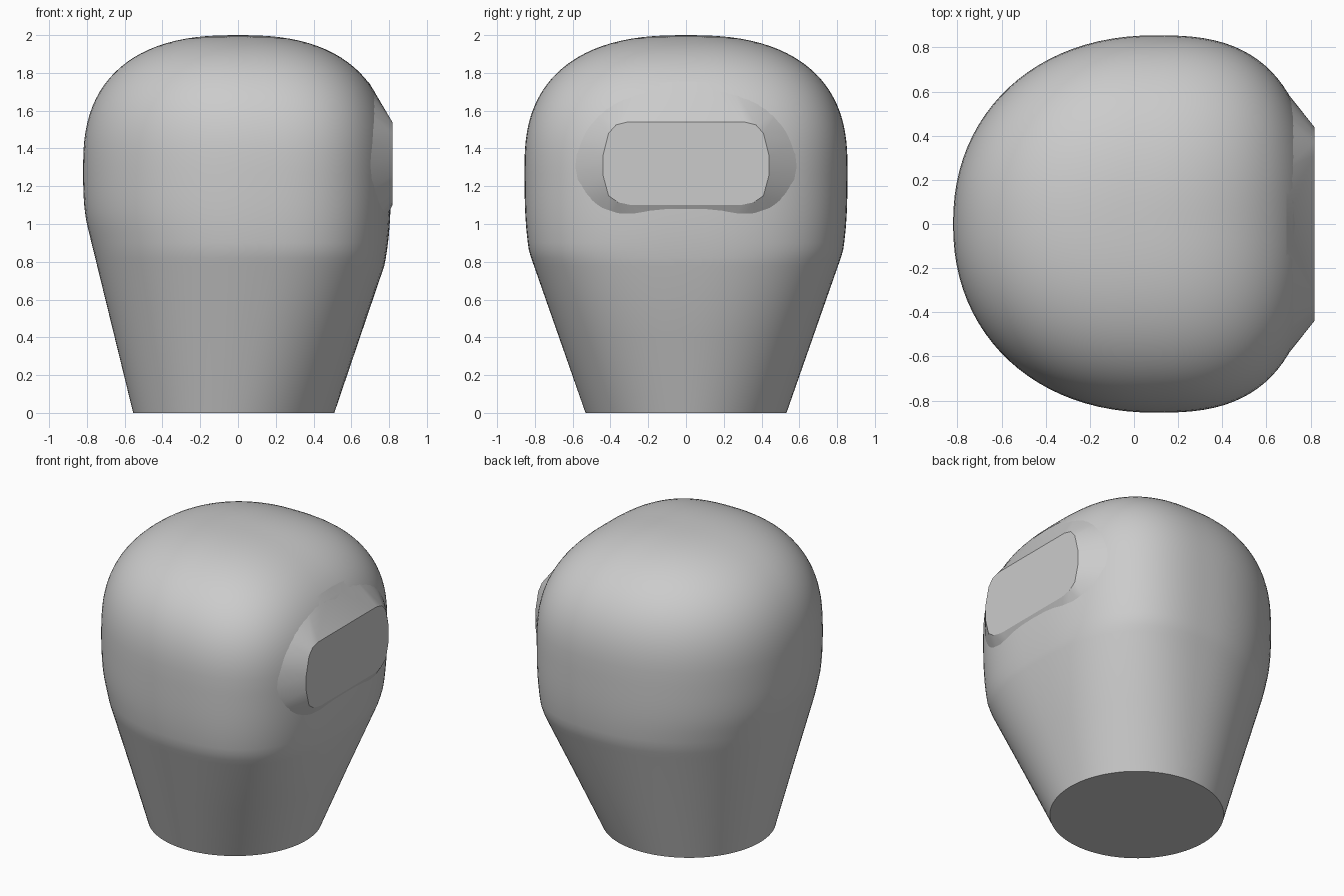
import bpy
import bmesh
from math import sin, cos, pi, copysign

cube = bpy.data.objects.get("Cube")
if cube:
    bpy.data.objects.remove(cube, do_unlink=True)

grey = bpy.data.materials.new("plain grey")
grey.use_nodes = True
grey.diffuse_color = (0.6, 0.6, 0.6, 1)
grey.node_tree.nodes["Principled BSDF"].inputs["Base Color"].default_value = (0.6, 0.6, 0.6, 1)

MID, TOP, SEGMENTS = 1.3, 2.0, 96


def spow(v, p):
    """Signed power, for superellipse points."""
    return copysign(abs(v) ** (2 / p), v)


def reach(z, base, crease_z, crease, widest):
    """Half width at height z: straight taper, soft shoulder, rounded crown."""
    if z <= crease_z:
        return base + (crease - base) * z / crease_z
    if z <= MID:
        return widest - (widest - crease) * ((MID - z) / (MID - crease_z)) ** 3
    return widest * max(0, 1 - ((z - MID) / (TOP - MID)) ** 2.5) ** 0.4


def ring(z):
    """Plan outline at height z, round at the foot and boxier at the head."""
    left = reach(z, 0.555, 1.0, 0.80, 0.82)
    right = reach(z, 0.51, 0.78, 0.775, 0.81)
    wide = reach(z, 0.532, 0.85, 0.83, 0.855)
    grow = min(1, z / 0.85)
    crown = max(0, (z - MID) / (TOP - MID))
    cx = (-0.022 + 0.122 * grow) * (1 - crown ** 2)
    points = []
    for i in range(SEGMENTS):
        a = 2 * pi * i / SEGMENTS
        p = 2 + grow * (0.7 if cos(a) > 0 else 0.15)
        span = right - cx if cos(a) > 0 else left + cx
        points.append((cx + span * spow(cos(a), p), wide * spow(sin(a), p), z))
    return points


def finish(bm, name, angle):
    bmesh.ops.recalc_face_normals(bm, faces=bm.faces)
    mesh = bpy.data.meshes.new(name)
    bm.to_mesh(mesh)
    bm.free()
    mesh.materials.append(grey)
    obj = bpy.data.objects.new(name, mesh)
    bpy.context.collection.objects.link(obj)
    bpy.ops.object.select_all(action="DESELECT")
    obj.select_set(True)
    bpy.context.view_layer.objects.active = obj
    bpy.ops.object.shade_smooth_by_angle(angle=angle)
    return obj


# Body: stacked rings from the round foot to the domed crown
heights = [0, 0.4] + [0.78 + 0.04 * i for i in range(13)]
heights += [MID + (TOP - MID) * sin(pi / 2 * i / 24) ** 0.8 for i in range(24)]
bm = bmesh.new()
rings = [[bm.verts.new(p) for p in ring(z)] for z in heights]
for low, high in zip(rings, rings[1:]):
    for i in range(SEGMENTS):
        j = (i + 1) % SEGMENTS
        bm.faces.new((low[i], low[j], high[j], high[i]))
bm.faces.new(rings[0])
tip = bm.verts.new((0, 0, TOP))
for i in range(SEGMENTS):
    bm.faces.new((rings[-1][i], rings[-1][(i + 1) % SEGMENTS], tip))
finish(bm, "body", 0.7)

# Side pad: flat panel flaring out of the left side of the body
bm = bmesh.new()
outline = [(0.31, 1.54), (0.37, 1.525), (0.41, 1.48), (0.44, 1.36),
           (0.44, 1.26), (0.41, 1.15), (0.36, 1.115), (0.29, 1.1)]
for y, z in outline:
    bm.verts.new((0.817, y, z))
    bm.verts.new((0.817, -y, z))
for i in range(48):
    a = 2 * pi * i / 48
    bm.verts.new((0.69, 0.6 * spow(cos(a), 2.2), MID + 0.455 * spow(sin(a), 2.2)))
bmesh.ops.convex_hull(bm, input=bm.verts)
finish(bm, "side_pad", 0.35)
